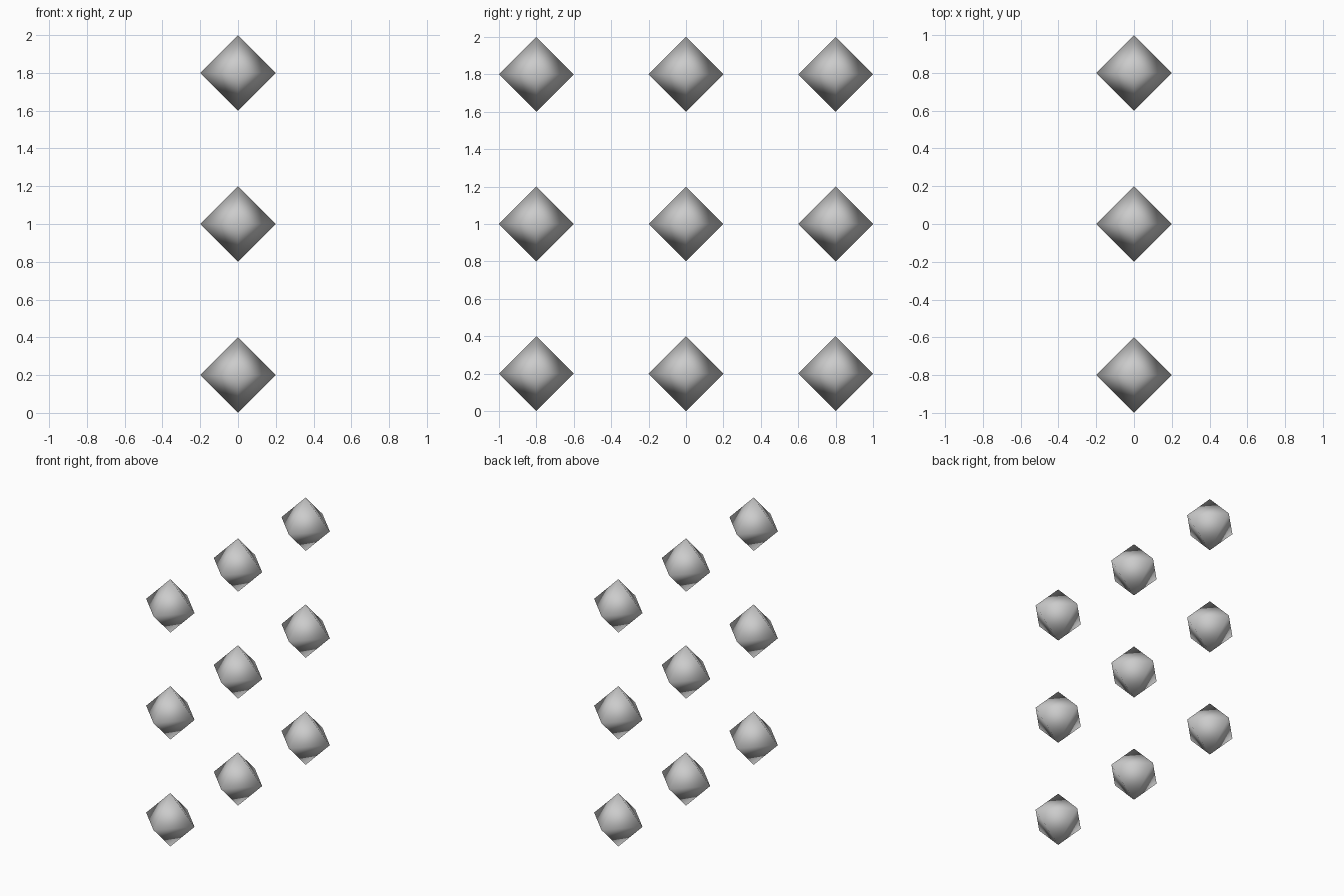
import bpy, bmesh
from mathutils import Vector

if "Cube" in bpy.data.objects:
    bpy.data.objects.remove(bpy.data.objects["Cube"])

R = 0.2        # centre-to-tip distance of each gem
STEP = 0.8     # spacing of the 3 x 3 grid

# Shared octahedron mesh: hull of the six axis tips, smooth shaded
bm = bmesh.new()
for axis in range(3):
    for sign in (-1, 1):
        tip = Vector((0, 0, 0))
        tip[axis] = sign * R
        bm.verts.new(tip)
bmesh.ops.convex_hull(bm, input=bm.verts[:])
bmesh.ops.recalc_face_normals(bm, faces=bm.faces[:])
for face in bm.faces:
    face.smooth = True
mesh = bpy.data.meshes.new("octahedron")
bm.to_mesh(mesh)
bm.free()

# Upright grid of gems in the y-z plane
for row in range(3):
    for col in range(3):
        gem = bpy.data.objects.new(f"octahedron_row{row + 1}_col{col + 1}", mesh)
        gem.location = (0, (col - 1) * STEP, R + row * STEP)
        bpy.context.collection.objects.link(gem)
